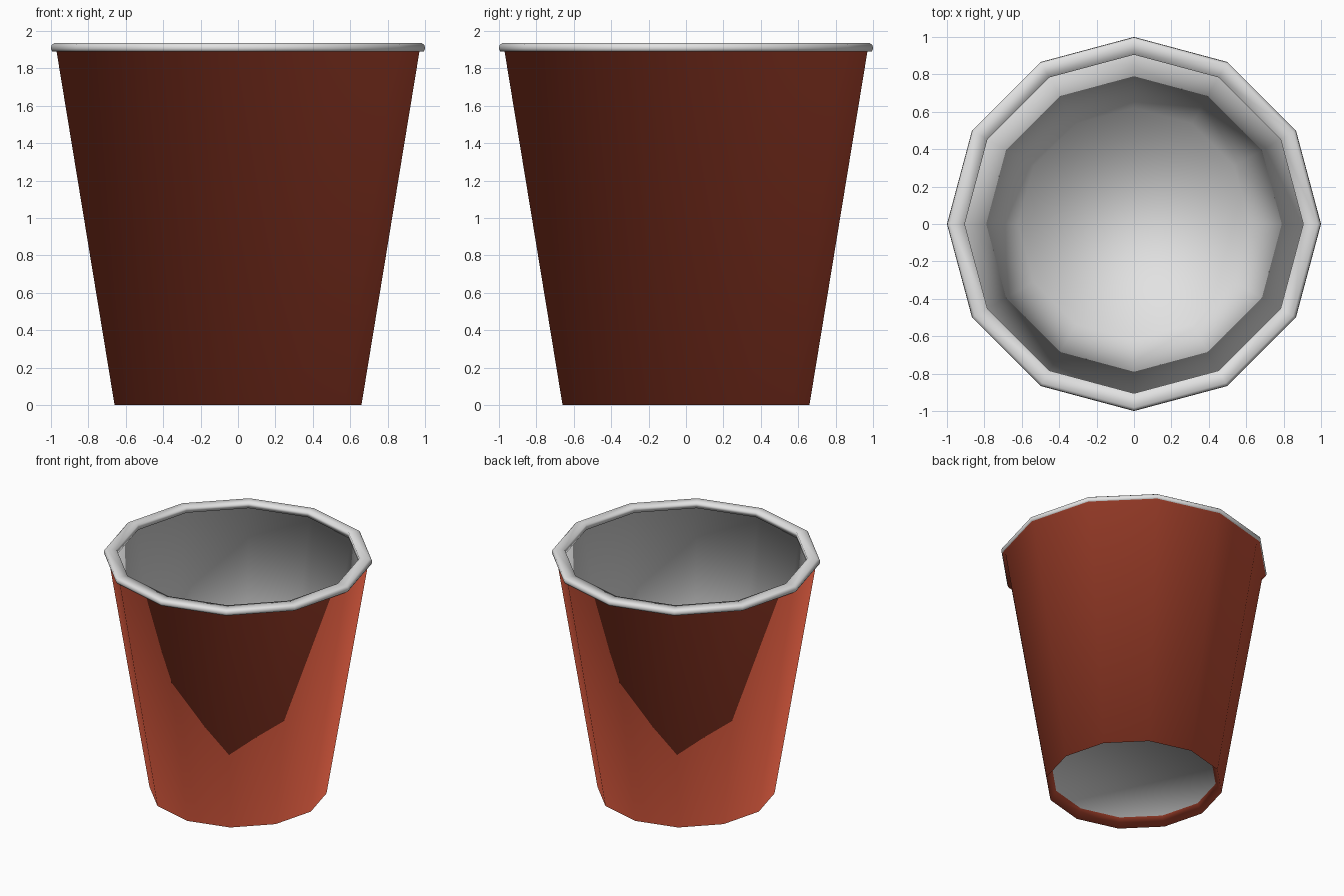
import bpy, bmesh, math

if "Cube" in bpy.data.objects:
    bpy.data.objects.remove(bpy.data.objects["Cube"])

SIDES = 12


def material(name, rgb):
    m = bpy.data.materials.new(name)
    m.diffuse_color = (*rgb, 1.0)
    m.use_nodes = True
    m.node_tree.nodes["Principled BSDF"].inputs["Base Color"].default_value = m.diffuse_color
    return m


RED = material("red_card", (0.60, 0.085, 0.04))
GREY = material("pale_grey", (0.76, 0.76, 0.76))

# (radius, z, material of the band that follows): 0 red, 1 grey
PROFILE = [
    (0.615, 0.07, 0),    # recessed base
    (0.66, 0.0, 0),      # foot edge
    (0.97, 1.89, 0),     # top of the tapered wall, then underside of the lip
    (0.993, 1.89, 1),    # rolled lip
    (1.0, 1.905, 1),
    (0.997, 1.925, 1),
    (0.982, 1.935, 1),
    (0.905, 1.935, 1),   # inner edge of the lip
    (0.905, 1.89, 1),    # inner overhang
    (0.93, 1.89, 1),     # top of the lining
    (0.62, 0.085, 1),    # floor edge
]

# Spin the profile into one continuous, softly shaded shell
bm = bmesh.new()
rings = [[bm.verts.new((r * math.cos(2 * math.pi * i / SIDES),
                        r * math.sin(2 * math.pi * i / SIDES), z))
          for i in range(SIDES)] for r, z, _ in PROFILE]
for (_, _, mat), a, b in zip(PROFILE, rings, rings[1:]):
    for i in range(SIDES):
        j = (i + 1) % SIDES
        bm.faces.new((a[i], a[j], b[j], b[i])).material_index = mat
# Base disc and inner floor
bm.faces.new(rings[0][::-1]).material_index = 1
bm.faces.new(rings[-1]).material_index = 1
for f in bm.faces:
    f.smooth = True

mesh = bpy.data.meshes.new("paper_cup")
bm.to_mesh(mesh)
bm.free()
mesh.materials.append(RED)
mesh.materials.append(GREY)
bpy.context.collection.objects.link(bpy.data.objects.new("paper_cup", mesh))
